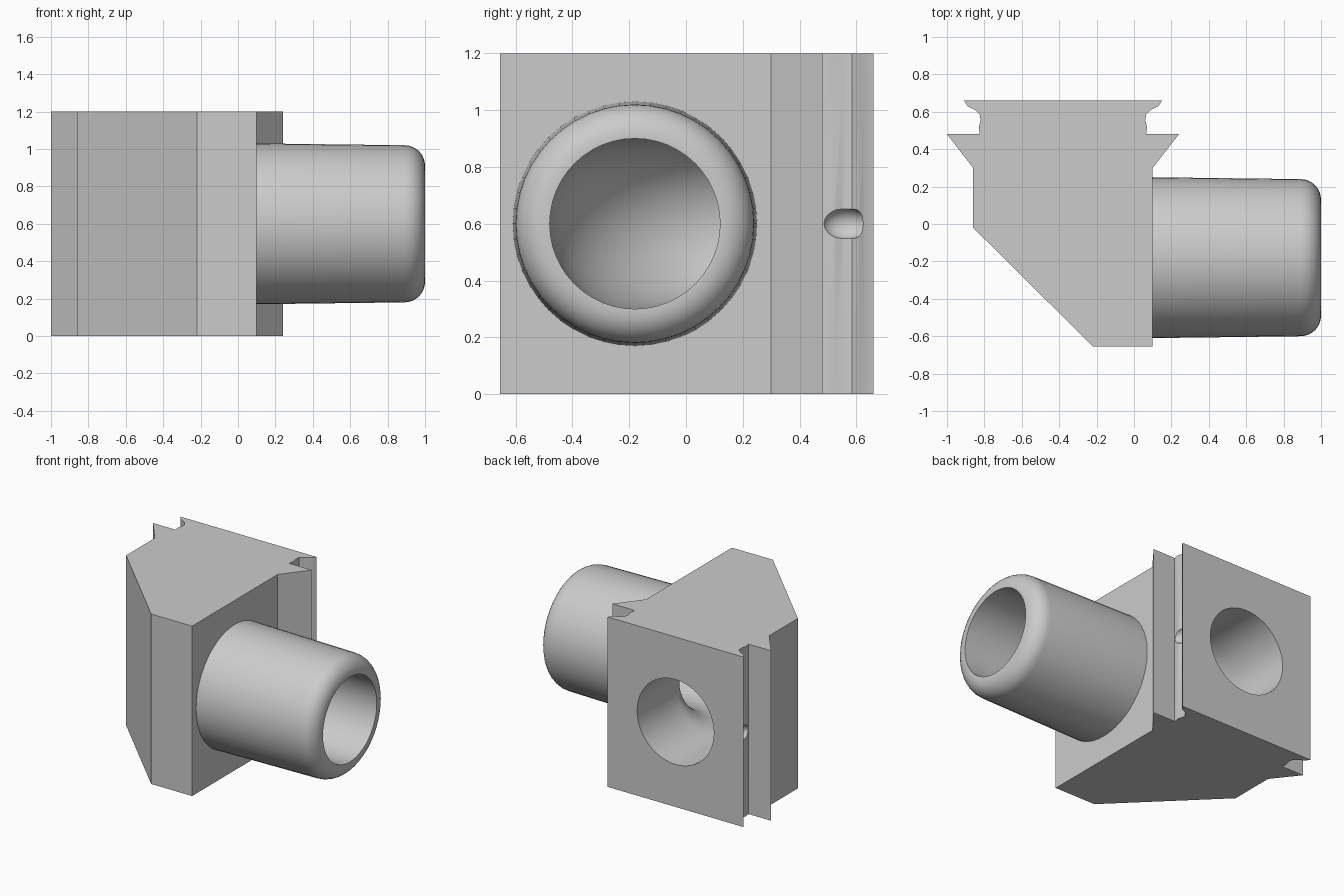
import bpy, bmesh
from math import sin, cos, pi, radians
from mathutils import Vector

cube = bpy.data.objects.get("Cube")
if cube:
    bpy.data.objects.remove(cube, do_unlink=True)

grey = bpy.data.materials.new("plain grey")
grey.use_nodes = True
grey.diffuse_color = (0.6, 0.6, 0.6, 1)
grey.node_tree.nodes["Principled BSDF"].inputs["Base Color"].default_value = (0.6, 0.6, 0.6, 1)

CX, TY, Z = -0.38, -0.18, 0.6     # rear bore x, tube axis y, axis height
BORE, BEND, SIDES = 0.3, 0.4, 48


def finish(name, bm):
    bmesh.ops.recalc_face_normals(bm, faces=bm.faces)
    mesh = bpy.data.meshes.new(name)
    bm.to_mesh(mesh)
    bm.free()
    obj = bpy.data.objects.new(name, mesh)
    bpy.context.collection.objects.link(obj)
    mesh.materials.append(grey)
    return obj


def ringed(name, rings):
    """Closed solid from (centre, direction angle, radius) circles."""
    bm = bmesh.new()
    loops = []
    for c, a, r in rings:
        side = Vector((-sin(a), cos(a), 0))
        loops.append([bm.verts.new(c + r * (cos(t) * side + sin(t) * Vector((0, 0, 1))))
                      for t in (2 * pi * i / SIDES for i in range(SIDES))])
    for p, q in zip(loops, loops[1:]):
        for i in range(SIDES):
            j = (i + 1) % SIDES
            bm.faces.new((p[i], p[j], q[j], q[i]))
    bm.faces.new(loops[0])
    bm.faces.new(loops[-1])
    return finish(name, bm)


def boolean(obj, tool, kind):
    mod = obj.modifiers.new(kind.lower(), 'BOOLEAN')
    mod.operation, mod.object, mod.solver = kind, tool, 'EXACT'
    bpy.context.view_layer.objects.active = obj
    bpy.ops.object.modifier_apply(modifier=mod.name)
    bpy.data.objects.remove(tool, do_unlink=True)


# Block: mirrored flange and groove outline, with one cut corner
half = [(0.48, 0.3), (0.62, 0.48), (0.445, 0.48), (0.45, 0.52), (0.44, 0.555),
        (0.445, 0.585), (0.47, 0.61), (0.51, 0.63), (0.53, 0.66)]
outline = [(CX + x, y) for x, y in half] + [(CX - x, y) for x, y in reversed(half)]
outline += [(-0.86, -0.02), (-0.22, -0.655), (0.1, -0.655)]
bm = bmesh.new()
base = bm.faces.new([bm.verts.new((x, y, 0)) for x, y in outline])
top = bmesh.ops.extrude_face_region(bm, geom=[base])["geom"]
bmesh.ops.translate(bm, vec=(0, 0, 1.2), verts=[v for v in top if isinstance(v, bmesh.types.BMVert)])
body = finish("elbow_block", bm)

# Tapered spout with a rounded lip
profile = [(0.0, 0.432), (0.1, 0.43), (0.89, 0.42)]
profile += [(0.89 + 0.11 * sin(t), 0.31 + 0.11 * cos(t)) for t in (pi / 16 * i for i in range(1, 9))]
boolean(body, ringed("spout", [(Vector((x, TY, Z)), 0, r) for x, r in profile]), 'UNION')

# Bent bore from the spout to the rear face
path = [(Vector((1.2, TY, Z)), pi, BORE)]
for i in range(17):
    t = pi / 2 * i / 16
    path.append((Vector((CX + BEND - BEND * sin(t), TY + BEND - BEND * cos(t), Z)), pi - t, BORE))
path.append((Vector((CX, 0.9, Z)), pi / 2, BORE))
boolean(body, ringed("bore_cutter", path), 'DIFFERENCE')

# Latch dimples in the side grooves
for s in (-1, 1):
    bm = bmesh.new()
    bmesh.ops.create_uvsphere(bm, u_segments=24, v_segments=12, radius=1)
    bmesh.ops.scale(bm, vec=(0.055, 0.08, 0.056), verts=bm.verts)
    bmesh.ops.translate(bm, vec=(CX + s * 0.46, 0.563, Z), verts=bm.verts)
    boolean(body, finish("dimple_cutter", bm), 'DIFFERENCE')

bpy.ops.object.select_all(action='DESELECT')
body.select_set(True)
bpy.context.view_layer.objects.active = body
bpy.ops.object.shade_smooth_by_angle(angle=radians(32))
